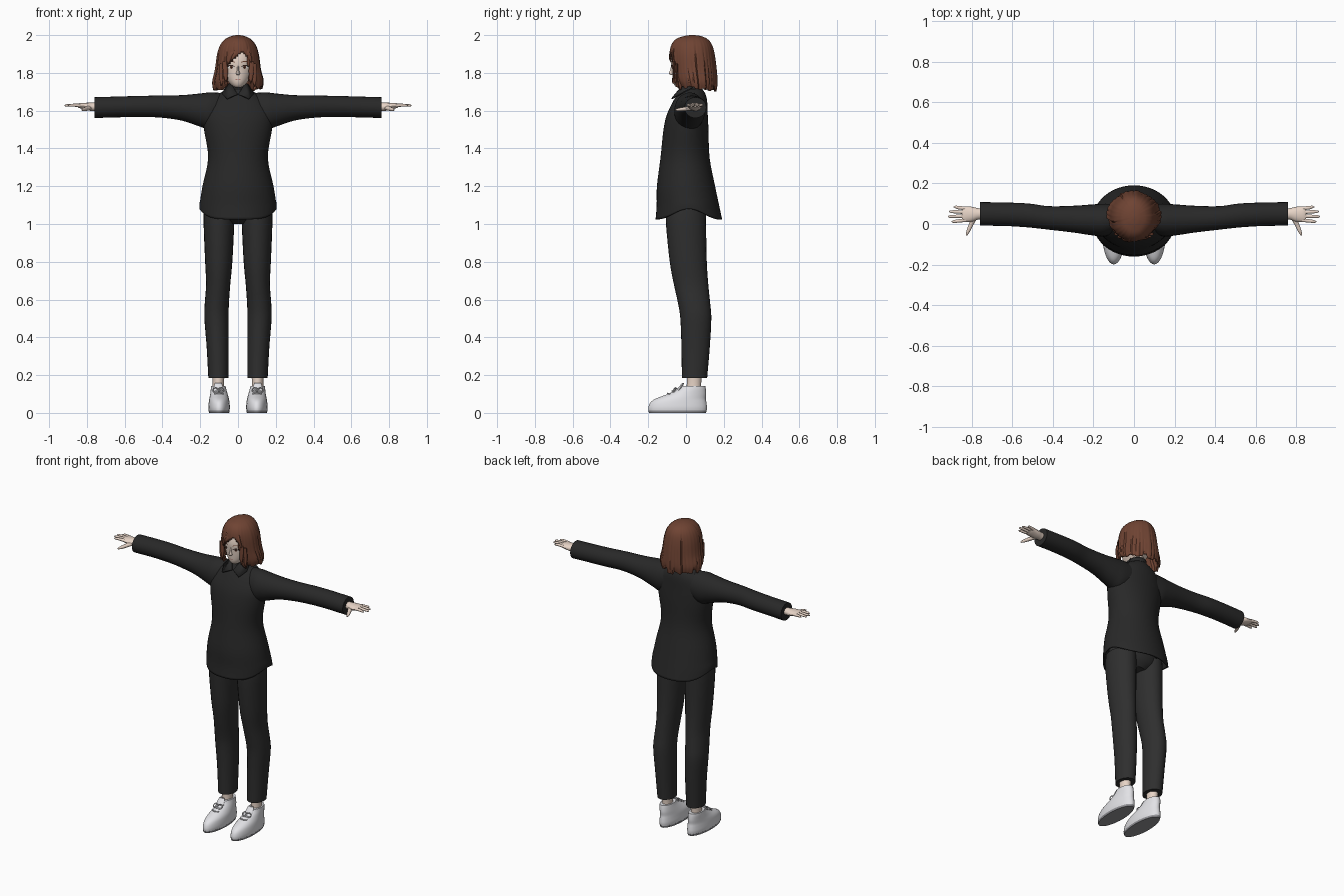
import bpy, bmesh, math, random
from mathutils import Vector

random.seed(4)
cube = bpy.data.objects.get("Cube")
if cube:
    bpy.data.objects.remove(cube)


def material(name, r, g, b):
    m = bpy.data.materials.new(name)
    m.use_nodes = True
    m.diffuse_color = (r, g, b, 1)
    node = next(x for x in m.node_tree.nodes if x.type == 'BSDF_PRINCIPLED')
    node.inputs["Base Color"].default_value = (r, g, b, 1)
    return m


KNIT = material("charcoal_knit", .021, .021, .021)
CLOTH = material("dark_trouser_cloth", .028, .028, .028)
SKIN = material("skin", .80, .66, .57)
HAIR = material("chestnut_hair", .16, .057, .033)
SHOE = material("white_leather", .76, .76, .79)
SOLE = material("grey_rubber", .3, .3, .32)
WHITE = material("eye_white", .8, .78, .76)
IRIS = material("brown_iris", .12, .05, .03)
LASH = material("dark_lash", .03, .015, .012)
LIP = material("lip", .5, .22, .19)


def finish(name, bm, mat, mirror=False, thick=0, angle=40):
    """Turn a bmesh into a smooth shaded object with its modifiers."""
    mesh = bpy.data.meshes.new(name)
    bm.to_mesh(mesh)
    bm.free()
    mesh.materials.append(mat)
    ob = bpy.data.objects.new(name, mesh)
    bpy.context.collection.objects.link(ob)
    if thick:
        mod = ob.modifiers.new("thickness", 'SOLIDIFY')
        mod.thickness, mod.offset = thick, -1
    if mirror:
        ob.modifiers.new("mirror", 'MIRROR').use_clip = False
    bpy.ops.object.select_all(action='DESELECT')
    ob.select_set(True)
    bpy.context.view_layer.objects.active = ob
    bpy.ops.object.shade_smooth_by_angle(angle=math.radians(angle))
    return ob


def spline(rings, steps):
    """Smoothly fill in extra rings between the given ones."""
    out = []
    for i in range(len(rings) - 1):
        p = [rings[min(max(i + k, 0), len(rings) - 1)] for k in (-1, 0, 1, 2)]
        for s in range(steps):
            t = s / steps
            out.append([b + t / 2 * (c - a + t * (2*a - 5*b + 4*c - d + t * (3*(b - c) + d - a)))
                        for a, b, c, d in zip(*p)])
    return out + [rings[-1]]


def loft(name, rings, mat, axis='z', n=24, steps=4, caps=True, shape=None, cut=None, **kw):
    """Skin ellipses given as (position, centre a, centre b, radius a, radius b)."""
    bm = bmesh.new()
    rows = []
    for t, a, b, ra, rb in spline(rings, steps):
        row = []
        for k in range(n):
            th = math.tau * k / n
            u, v = a + ra * math.sin(th), b - rb * math.cos(th)
            p = Vector({'z': (u, v, t), 'x': (t, u, v), 'y': (u, t, v)}[axis])
            row.append(bm.verts.new(shape(p, th, k) if shape else p))
        rows.append(row)
    for lo, hi in zip(rows, rows[1:]):
        for k in range(n):
            bm.faces.new((lo[k], lo[(k + 1) % n], hi[(k + 1) % n], hi[k]))
    if caps:
        bm.faces.new(rows[0])
    if caps or cut:
        bm.faces.new(rows[-1])
    bmesh.ops.recalc_face_normals(bm, faces=bm.faces)
    if cut:
        gone = [f for f in bm.faces if cut(f.calc_center_median())]
        bmesh.ops.delete(bm, geom=gone, context='FACES')
    return finish(name, bm, mat, **kw)


# Sweater body, with the hem raised at both sides
def hem(p, th, k):
    low = max(0, 1 - (p.z - 1.025) / .1)
    p.z += .055 * low * abs(math.sin(th)) ** 5
    return p


loft("sweater_body", [
    (1.025, 0, .015, .205, .176), (1.1, 0, .01, .203, .165), (1.2, 0, 0, .188, .154),
    (1.35, 0, -.005, .158, .13), (1.5, 0, 0, .18, .119), (1.58, 0, .007, .185, .108),
    (1.65, 0, .022, .15, .09), (1.69, 0, .03, .1, .072), (1.715, 0, .03, .056, .056)],
    KNIT, n=48, caps=False, shape=hem, thick=.008)
loft("sleeve", [
    (.05, .035, 1.61, .06, .08), (.14, .02, 1.597, .08, .1), (.2, .02, 1.603, .077, .088),
    (.3, .024, 1.615, .066, .067), (.42, .03, 1.622, .058, .058), (.52, .042, 1.622, .059, .056),
    (.63, .048, 1.62, .058, .055), (.76, .05, 1.616, .058, .055)], KNIT, axis='x', mirror=True)

# Collar band and two pointed flaps
loft("collar_band", [(1.69, 0, .03, .062, .06), (1.74, 0, .035, .05, .05)],
     KNIT, caps=False, thick=.006)
bm = bmesh.new()
flap = [(.004, -.058, 1.69), (.06, -.078, 1.665), (.085, -.03, 1.692), (.068, .03, 1.725),
        (.05, .03, 1.745), (.035, -.012, 1.742)]
bm.faces.new([bm.verts.new(p) for p in flap])
finish("collar_flap", bm, KNIT, mirror=True, thick=.007)

# Trousers
loft("trouser_hips", [(1.0, 0, .01, .06, .06), (1.04, 0, 0, .15, .1), (1.1, 0, 0, .175, .108),
                      (1.22, 0, 0, .15, .1)], CLOTH)
loft("trouser_leg", [
    (.185, .104, .045, .053, .067), (.35, .108, .051, .058, .075), (.5, .114, .052, .064, .082),
    (.58, .112, .043, .064, .085), (.68, .105, .027, .064, .091), (.8, .102, .012, .072, .098),
    (1.0, .101, 0, .081, .106), (1.08, .1, 0, .08, .105)], CLOTH, mirror=True)

# Ankles and shoes
loft("ankle", [(.08, .104, .04, .033, .042), (.15, .104, .042, .03, .038),
               (.23, .104, .045, .034, .042)], SKIN, mirror=True)
loft("shoe_sole", [(0, .1, -.045, .053, .151), (.012, .1, -.045, .056, .155)],
     SOLE, n=32, steps=1, mirror=True)
loft("shoe_upper", [
    (.01, .1, -.045, .055, .154), (.03, .1, -.044, .057, .155), (.055, .1, -.04, .055, .148),
    (.075, .1, -.028, .052, .133), (.1, .101, .005, .046, .102), (.125, .103, .03, .041, .075),
    (.142, .104, .038, .038, .064)], SHOE, n=32, mirror=True)
loft("shoe_tongue", [(.11, .104, -.045, .024, .012), (.135, .104, -.03, .025, .01),
                     (.158, .104, -.015, .018, .006)], SHOE, n=16, mirror=True)
for i in range(3):
    y, z = -.098 + .025 * i, .101 + .012 * i
    loft("lace_bar", [(.078, y + .012, z, .004, .004), (.1, y, z + .002, .004, .004),
                      (.125, y + .012, z, .004, .004)], SHOE, axis='x', n=8, mirror=True)
for x, side in ((.088, -1), (.12, 1)):
    bpy.ops.mesh.primitive_torus_add(location=(x, -.062, .122), major_radius=.014,
                                     minor_radius=.003, major_segments=16, minor_segments=6,
                                     rotation=(.9, .4 * side, 0))
    loop = bpy.context.object
    loop.name = "lace_loop"
    loop.data.materials.append(SHOE)
    bpy.ops.object.duplicate()
    bpy.context.object.location.x = -x
    bpy.context.object.rotation_euler.y = -.4 * side

# Hands: palm, four fingers and a thumb
loft("palm", [(.73, .05, 1.618, .026, .024), (.77, .05, 1.62, .028, .022),
              (.8, .048, 1.622, .037, .02), (.835, .048, 1.626, .039, .014),
              (.85, .048, 1.627, .034, .008)], SKIN, axis='x', n=16, mirror=True)
for y0, y1, tip in ((.019, .012, .9), (.039, .037, .918), (.058, .061, .913), (.077, .084, .89)):
    loft("finger", [(.83, y0, 1.627, .0095, .009), (.865, (y0 + y1) / 2, 1.629, .0088, .008),
                    (tip - .01, y1, 1.628, .007, .006), (tip, y1, 1.627, .002, .002)],
         SKIN, axis='x', n=10, steps=3, mirror=True)
loft("thumb", [(.035, .785, 1.617, .017, .014), (.0, .803, 1.61, .013, .011),
               (-.035, .818, 1.606, .01, .009), (-.056, .826, 1.604, .004, .004)],
     SKIN, axis='y', n=10, mirror=True)

# Neck, head, nose and ears
loft("neck", [(1.66, 0, .035, .045, .043), (1.71, 0, .033, .036, .037),
              (1.78, 0, .03, .037, .04)], SKIN)
head = loft("head", [
    (1.722, 0, -.03, .012, .014), (1.73, 0, -.025, .028, .033), (1.75, 0, -.008, .049, .06),
    (1.78, 0, .008, .069, .08), (1.82, 0, .018, .083, .093), (1.87, 0, .025, .09, .103),
    (1.93, 0, .03, .078, .09), (1.97, 0, .03, .04, .05)], SKIN, n=48)
loft("nose", [(1.788, 0, -.07, .006, .007), (1.797, 0, -.074, .01, .017),
              (1.815, 0, -.072, .006, .012), (1.84, 0, -.074, .004, .004)], SKIN, n=12)
bpy.context.view_layer.update()


# Painted face details, laid as thin patches on the head
def patch(name, points, mat, lift, cx=0):
    bm = bmesh.new()
    verts = []
    for x, z in points:
        hit = head.ray_cast(Vector((x, -1, z)), Vector((0, 1, 0)))[1]
        verts.append(bm.verts.new((x, hit.y - lift, z)))
    face = bm.faces.new(verts)
    face.normal_update()
    if face.normal.y > 0:
        face.normal_flip()
    finish(name, bm, mat, mirror=cx > 0)


def oval(x, z, rx, rz, n=16):
    return [(x + rx * math.cos(math.tau * i / n), z + rz * math.sin(math.tau * i / n))
            for i in range(n)]


def arc(x, z, w, bow, thick):
    top = [(x + w * t / 3, z + bow * (1 - t * t / 9)) for t in range(-3, 4)]
    return top + [(px, pz - thick) for px, pz in reversed(top)]


patch("eye_white", oval(.036, 1.83, .016, .009), WHITE, .003, .036)
patch("iris", oval(.035, 1.83, .008, .009), IRIS, .0045, .036)
patch("pupil", oval(.035, 1.83, .004, .005), LASH, .0055, .036)
patch("upper_lash", arc(.037, 1.834, .019, .009, .005), LASH, .006, .036)
patch("eyebrow", arc(.037, 1.858, .02, .005, .004), HAIR, .004, .036)
patch("mouth", arc(0, 1.768, .014, -.002, .004), LIP, .003)

# Bobbed hair: a strand-rippled shell with a parted opening for the face
COLS = 96
ripple = [random.uniform(-.04, .03) for k in range(COLS // 3)]
drop = [random.uniform(-.008, .022) for k in range(COLS // 3)]


def strands(p, th, k):
    s = k // 3
    fall = min(1, max(0, (2.0 - p.z) / .2))
    r = 1 + (ripple[s] - .022 * (k % 3 == 0)) * (.35 + .65 * fall)
    mid = Vector((0, .035, p.z))
    p = mid + (p - mid) * r
    p.z += drop[s] * max(0, 1 - (p.z - 1.71) / .1)
    return p


def face_gap(c):
    half = .064 + .01 * math.sin(c.z * 60)
    return c.y < -.02 and abs(c.x) < half and c.z < 1.915 - .95 * abs(c.x - .022)


loft("hair", [
    (1.708, 0, .05, .128, .108), (1.75, 0, .045, .134, .119), (1.82, 0, .036, .12, .124),
    (1.9, 0, .03, .109, .12), (1.95, 0, .029, .092, .107), (1.98, 0, .03, .066, .082),
    (1.995, 0, .033, .034, .044), (2.0, 0, .033, .008, .01)],
    HAIR, n=COLS, steps=6, caps=False, shape=strands, cut=face_gap, thick=.01, angle=25)

# Loose locks hanging beside the face and over the forehead
for x0, z0, x1, z1 in ((.03, 1.95, .072, 1.85), (.02, 1.95, -.035, 1.865), (.0, 1.95, -.058, 1.84),
                       (.072, 1.86, .068, 1.745), (-.07, 1.86, -.064, 1.75),
                       (.085, 1.85, .088, 1.725), (-.085, 1.85, -.088, 1.73)):
    rings = []
    for t, w in ((0, .012), (.4, .014), (.75, .01), (1, .001)):
        x, z = x0 + (x1 - x0) * t ** .8, z0 + (z1 - z0) * t
        y = .035 - .122 * math.sqrt(max(0, 1 - (x / .118) ** 2)) + .03 * max(0, (z - 1.9) / .05)
        rings.append((z, x, y, w, .006))
    loft("hair_lock", rings, HAIR, n=10)
